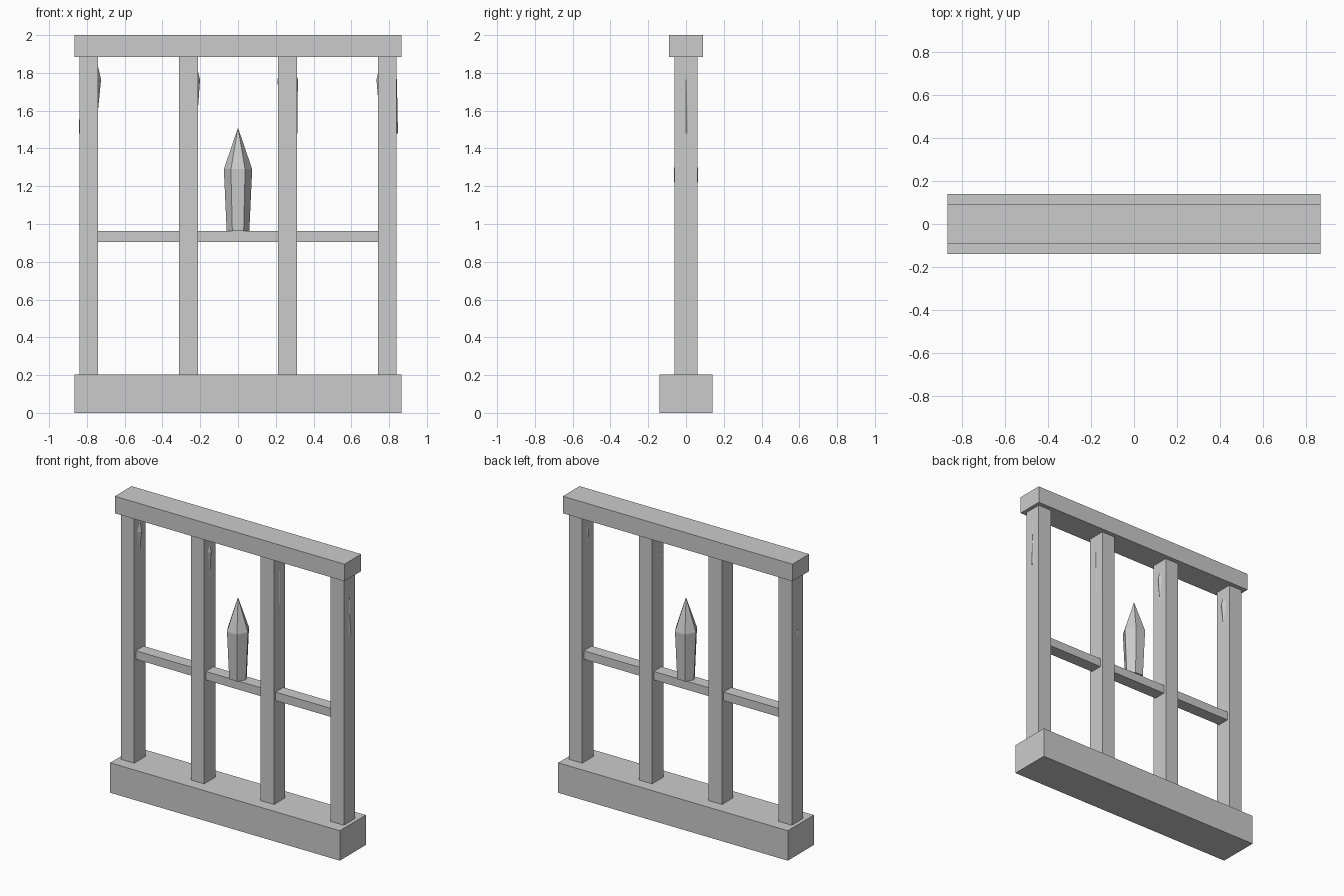
import bpy, bmesh, math

if "Cube" in bpy.data.objects:
    bpy.data.objects.remove(bpy.data.objects["Cube"])

grey = bpy.data.materials.new("plain grey")
grey.diffuse_color = (0.6, 0.6, 0.6, 1)
grey.use_nodes = True
grey.node_tree.nodes["Principled BSDF"].inputs["Base Color"].default_value = grey.diffuse_color


def add_object(name, bm):
    bmesh.ops.recalc_face_normals(bm, faces=bm.faces)
    mesh = bpy.data.meshes.new(name)
    bm.to_mesh(mesh)
    bm.free()
    mesh.materials.append(grey)
    obj = bpy.data.objects.new(name, mesh)
    bpy.context.collection.objects.link(obj)
    return obj


def box(name, x0, x1, half_depth, z0, z1):
    bm = bmesh.new()
    bmesh.ops.create_cube(bm, size=1)
    for v in bm.verts:
        v.co.x = x0 if v.co.x < 0 else x1
        v.co.y = math.copysign(half_depth, v.co.y)
        v.co.z = z0 if v.co.z < 0 else z1
    return add_object(name, bm)


def spike(name, base, shoulder, tip):
    """Six-sided spike; base and shoulder are (x, z, radius), tip is (x, z)."""
    bm = bmesh.new()
    rings = []
    for x, z, r in (base, shoulder):
        rings.append([bm.verts.new((x + r * math.cos(i * math.pi / 3),
                                    r * math.sin(i * math.pi / 3), z))
                      for i in range(6)])
    top = bm.verts.new((tip[0], 0, tip[1]))
    low, high = rings
    bm.faces.new(low)
    for i in range(6):
        j = (i + 1) % 6
        bm.faces.new((low[i], low[j], high[j], high[i]))
        bm.faces.new((high[i], high[j], top))
    return add_object(name, bm)


# Base and top beam
box("base", -0.865, 0.865, 0.14, 0, 0.204)
box("top_beam", -0.865, 0.865, 0.09, 1.884, 2.0)

# Four upright posts
post_x = [-0.79, -0.263, 0.263, 0.79]
for i, x in enumerate(post_x):
    box(f"post_{i + 1}", x - 0.05, x + 0.05, 0.06, 0.204, 1.884)

# Crossbar between the posts
for i in range(3):
    box(f"crossbar_{i + 1}", post_x[i] + 0.05, post_x[i + 1] - 0.05, 0.042, 0.905, 0.963)

# Centre spike standing on the crossbar
spike("centre_spike", (0, 0.963, 0.06), (0, 1.29, 0.075), (0, 1.51))

# Slightly leaning spikes sunk into the posts: x at base, x at shoulder
leans = [(-0.798, -0.779), (-0.266, -0.255), (0.269, 0.263), (0.802, 0.787)]
for i, (xb, xs) in enumerate(leans):
    spike(f"post_spike_{i + 1}", (xb, 1.48, 0.045), (xs, 1.765, 0.054),
          (xs + (xs - xb) * 0.6, 1.95))
